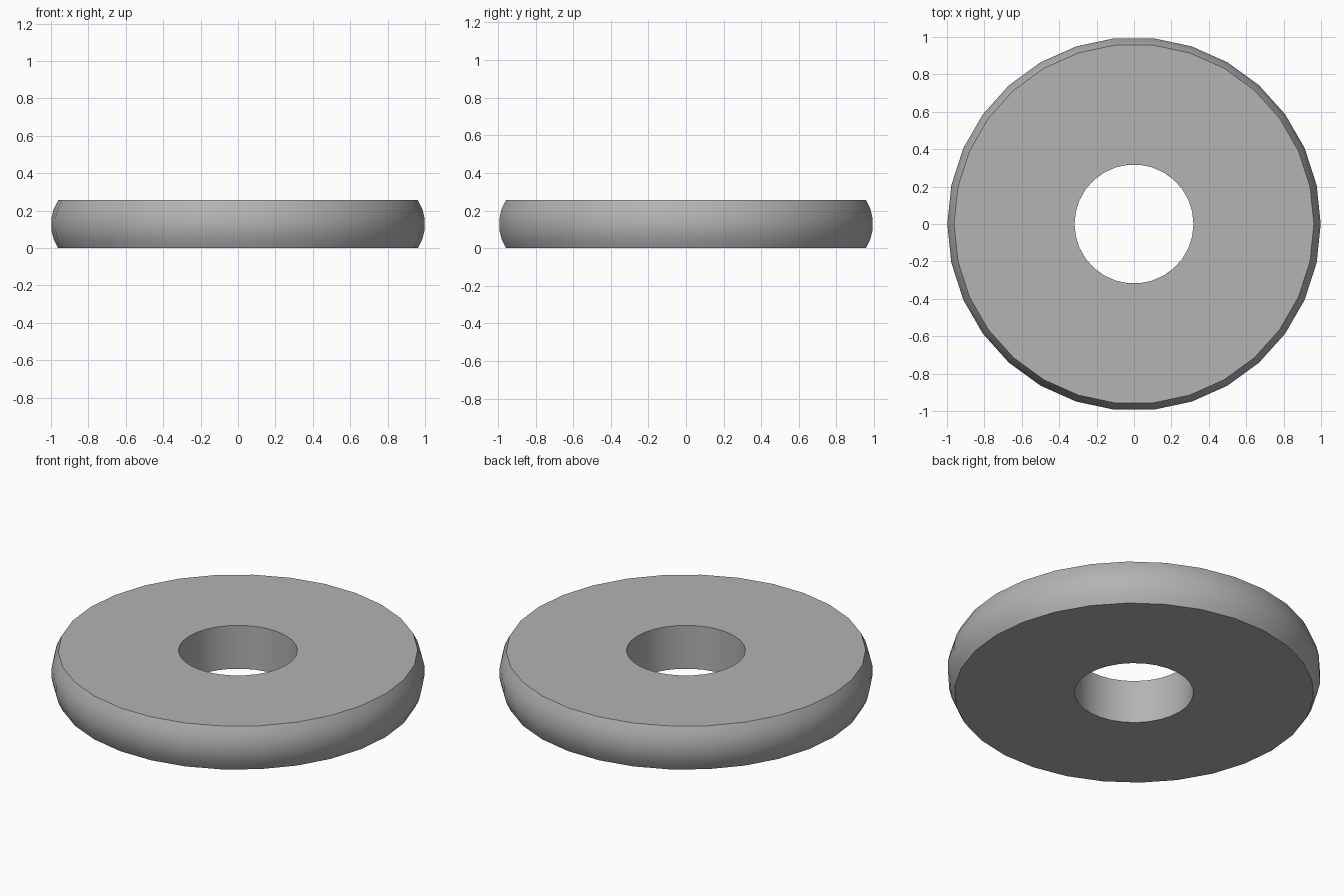
import bpy, bmesh, math

if "Cube" in bpy.data.objects:
    bpy.data.objects.remove(bpy.data.objects["Cube"])

SEGMENTS = 30
HEIGHT = 0.256
HOLE_R = 0.318
RIM_R, BULGE = 0.962, 0.038
ARC_STEPS = 5

# Closed cross-section: straight bore, flat faces, bulged outer rim
half = HEIGHT / 2
arc_r = (half ** 2 + BULGE ** 2) / (2 * BULGE)
arc_a = math.asin(half / arc_r)
profile = [(HOLE_R, HEIGHT), (HOLE_R, 0.0)]
for i in range(ARC_STEPS + 1):
    a = -arc_a + 2 * arc_a * i / ARC_STEPS
    profile.append((1.0 - arc_r + arc_r * math.cos(a), half + arc_r * math.sin(a)))

# Revolve the section around z
bm = bmesh.new()
rings = []
for s in range(SEGMENTS):
    t = 2 * math.pi * s / SEGMENTS
    rings.append([bm.verts.new((r * math.cos(t), r * math.sin(t), z)) for r, z in profile])
n = len(profile)
for s in range(SEGMENTS):
    a, b = rings[s], rings[(s + 1) % SEGMENTS]
    for i in range(n):
        j = (i + 1) % n
        bm.faces.new((a[i], b[i], b[j], a[j]))
bmesh.ops.recalc_face_normals(bm, faces=bm.faces)

mesh = bpy.data.meshes.new("ring_disc")
bm.to_mesh(mesh)
bm.free()
disc = bpy.data.objects.new("ring_disc", mesh)
bpy.context.collection.objects.link(disc)

# Darker grey
mat = bpy.data.materials.new("dark_grey")
mat.diffuse_color = (0.452, 0.452, 0.452, 1.0)
mat.use_nodes = True
mat.node_tree.nodes["Principled BSDF"].inputs["Base Color"].default_value = mat.diffuse_color
mesh.materials.append(mat)

# Smooth rim and bore, crisp flat faces
bpy.context.view_layer.objects.active = disc
disc.select_set(True)
bpy.ops.object.shade_smooth_by_angle(angle=math.radians(30))
